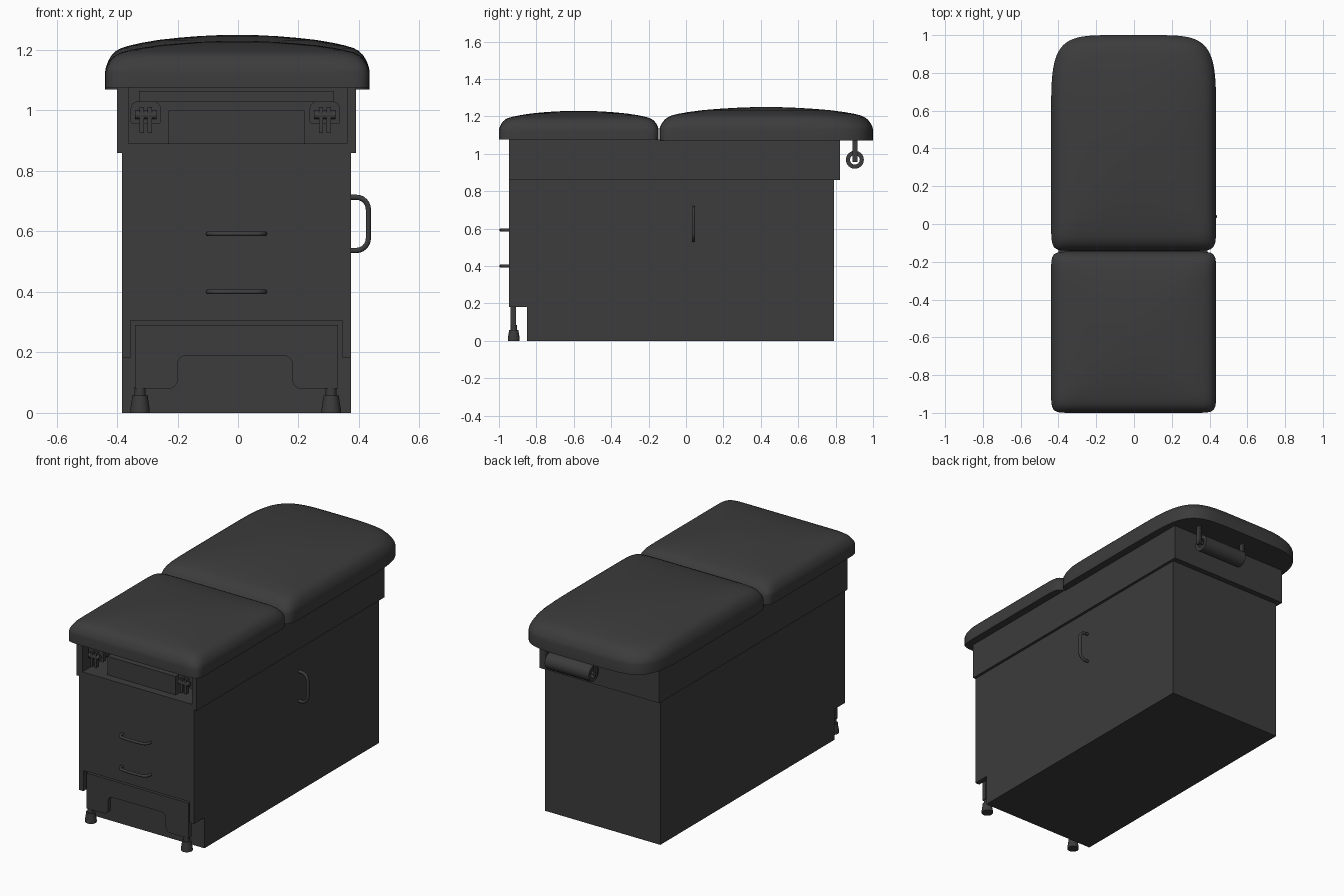
import bpy, bmesh
from math import sin, cos, pi, radians
from mathutils import Vector

if "Cube" in bpy.data.objects:
    bpy.data.objects.remove(bpy.data.objects["Cube"])

CX = -0.005          # body centre line
FRONT = -0.947       # cabinet front plane
dark = bpy.data.materials.new("dark_grey")
dark.diffuse_color = (0.045, 0.045, 0.045, 1)
dark.use_nodes = True
dark.node_tree.nodes["Principled BSDF"].inputs["Base Color"].default_value = dark.diffuse_color


def finish(name, bm, smooth=None):
    bmesh.ops.recalc_face_normals(bm, faces=bm.faces)
    me = bpy.data.meshes.new(name)
    bm.to_mesh(me)
    bm.free()
    ob = bpy.data.objects.new(name, me)
    bpy.context.collection.objects.link(ob)
    me.materials.append(dark)
    if smooth:
        activate(ob)
        bpy.ops.object.shade_smooth_by_angle(angle=radians(smooth))
    return ob


def activate(ob):
    bpy.ops.object.select_all(action='DESELECT')
    ob.select_set(True)
    bpy.context.view_layer.objects.active = ob


def prism(name, pts, axis, a, b, smooth=None):
    """Extrude a 2D outline along x (outline in yz) or y (outline in xz)."""
    bm = bmesh.new()
    place = (lambda p, t: (t, p[0], p[1])) if axis == 'x' else (lambda p, t: (p[0], t, p[1]))
    f = bm.faces.new([bm.verts.new(place(p, a)) for p in pts])
    new = bmesh.ops.extrude_face_region(bm, geom=[f])['geom']
    move = (b - a, 0, 0) if axis == 'x' else (0, b - a, 0)
    bmesh.ops.translate(bm, vec=move, verts=[v for v in new if isinstance(v, bmesh.types.BMVert)])
    return finish(name, bm, smooth)


def box(name, x0, x1, y0, y1, z0, z1):
    return prism(name, [(x0, z0), (x1, z0), (x1, z1), (x0, z1)], 'y', y0, y1)


def cut(ob, cutter):
    cutter.hide_render = True
    m = ob.modifiers.new("cut", 'BOOLEAN')
    m.operation, m.object = 'DIFFERENCE', cutter
    activate(ob)
    bpy.ops.object.modifier_apply(modifier=m.name)
    bpy.data.objects.remove(cutter)


def rounded(pts, steps=6, closed=True):
    """Points are (coords, radius); corners become smooth bends."""
    out, n = [], len(pts)
    for i, (p, r) in enumerate(pts):
        p = Vector(p)
        if r == 0 or (not closed and i in (0, n - 1)):
            out.append(p)
            continue
        a = p + (Vector(pts[i - 1][0]) - p).normalized() * r
        b = p + (Vector(pts[(i + 1) % n][0]) - p).normalized() * r
        w = 0.7071
        for k in range(steps + 1):
            t = k / steps
            c0, c1, c2 = (1 - t) ** 2, 2 * w * t * (1 - t), t * t
            out.append((a * c0 + p * c1 + b * c2) / (c0 + c1 + c2))
    return out


def tube(name, pts, r):
    cu = bpy.data.curves.new(name, 'CURVE')
    cu.dimensions, cu.bevel_depth, cu.bevel_resolution, cu.use_fill_caps = '3D', r, 3, True
    sp = cu.splines.new('POLY')
    sp.points.add(len(pts) - 1)
    for q, p in zip(sp.points, pts):
        q.co = (*p, 1)
    ob = bpy.data.objects.new(name, cu)
    bpy.context.collection.objects.link(ob)
    cu.materials.append(dark)
    activate(ob)
    bpy.ops.object.convert(target='MESH')
    bpy.ops.object.shade_smooth_by_angle(angle=radians(40))


def lathe(name, prof, place, closed=False, seg=24):
    """Spin an (r, h) profile; place maps (u, v, h) to a location."""
    bm = bmesh.new()
    rings = [[bm.verts.new(place(r * cos(2 * pi * i / seg), r * sin(2 * pi * i / seg), h))
              for i in range(seg)] for r, h in prof]
    pairs = list(zip(rings, rings[1:]))
    if closed:
        pairs.append((rings[-1], rings[0]))
    else:
        bm.faces.new(rings[0])
        bm.faces.new(rings[-1])
    for a, b in pairs:
        for i in range(seg):
            j = (i + 1) % seg
            bm.faces.new((a[i], a[j], b[j], b[i]))
    return finish(name, bm, 35)


def cushion(name, y0, y1, z0, height, n_front, n_back, seg=192):
    """Stacked superellipse rings, rounder toward the crown."""
    prof = [(1, 0), (1, .33), (.995, .40), (.985, .475), (.97, .55), (.95, .63), (.92, .70),
            (.88, .755), (.82, .80), (.73, .85), (.6, .905), (.45, .945), (.3, .975), (.15, .993)]
    cy, hy, hx = (y0 + y1) / 2, (y1 - y0) / 2, 0.437
    bm = bmesh.new()
    rings = []
    for s, h in prof:
        ring = []
        for i in range(seg):
            c, d = cos(2 * pi * i / seg), sin(2 * pi * i / seg)
            n = 2 + ((n_back if d > 0 else n_front) - 2) * s ** 4
            r = s * (abs(c) ** n + abs(d) ** n) ** (-1 / n)
            ring.append(bm.verts.new((-0.002 + hx * r * c, cy + hy * r * d, z0 + h * height)))
        rings.append(ring)
    top = bm.verts.new((-0.002, cy, z0 + height))
    bm.faces.new(rings[0])
    for i in range(seg):
        j = (i + 1) % seg
        for a, b in zip(rings, rings[1:]):
            bm.faces.new((a[i], a[j], b[j], b[i]))
        bm.faces.new((rings[-1][i], rings[-1][j], top))
    finish(name, bm, 50)


# Padded top in two sections
cushion("leg_cushion", -1.0, -0.146, 1.075, 0.155, 20, 20)
cushion("back_cushion", -0.142, 1.0, 1.07, 0.18, 20, 5.5)

# Cabinet with toe notch and step niche
cabinet = prism("cabinet", [(FRONT, .182), (-.85, .182), (-.85, 0), (.79, 0), (.79, .865), (FRONT, .865)],
                'x', -.384, .374)
cut(cabinet, box("niche_cutter", -.355, .345, -1.1, -.85, .1, .305))

# Upper frame with open front compartment
frame = box("upper_frame", -.40, .39, FRONT, .823, .86, 1.075)
cut(frame, box("compartment_cutter", -.362, .36, -1.1, -.60, .89, 1.2))
box("compartment_rail", -.328, .318, -.72, -.60, 1.03, 1.065)
box("compartment_drawer", -.23, .22, -.90, -.60, .89, 1.0)

# Pull-out step with arched cutout
step = [((-.34, .08), 0), ((-.20, .08), .028), ((-.20, .19), .03), ((.18, .19), .03),
        ((.18, .08), .028), ((.33, .08), 0), ((.33, .29), 0), ((-.34, .29), 0)]
prism("step_front", rounded(step), 'y', -.937, -.908)
box("step_tread", -.34, .33, -.91, -.85, .262, .29)

# Step feet
for side, x in (("left", -.324), ("right", .308)):
    lathe("step_foot_" + side, [(.032, 0), (.032, .012), (.026, .05), (.026, .058), (.018, .058), (.018, .085)],
          lambda u, v, h, x=x: (x + u, -.921 + v, h))

# Drawer pulls
for name, z in (("upper", .592), ("lower", .40)):
    tube("drawer_pull_" + name,
         rounded([((-.098, FRONT + .01, z), 0), ((-.098, -.985, z), .028),
                  ((CX, -.993, z), .05), ((.088, -.985, z), .028), ((.088, FRONT + .01, z), 0)], closed=False), .008)

# Side door pull
tube("side_pull", rounded([((.365, .04, .537), 0), ((.431, .04, .537), .04),
                           ((.431, .04, .713), .04), ((.365, .04, .713), 0)], closed=False), .009)

# Folded stirrup mounts in the compartment
for side, x in (("left", -.305), ("right", .287)):
    plate = [((x - .05, .955), .01), ((x + .05, .955), .01), ((x + .05, 1.03), .025), ((x - .05, 1.03), .025)]
    prism("stirrup_plate_" + side, rounded(plate), 'y', -.90, -.875, 40)
    box("stirrup_bar_" + side, x - .018, x + .018, -.875, -.60, .955, .99)
    for k, dx in enumerate((-.013, .013)):
        box(f"stirrup_arm_{side}_{k}", x + dx - .007, x + dx + .007, -.925, -.90, .925, 1.012)
    lathe("stirrup_pivot_" + side, [(.014, -.035), (.014, .035)],
          lambda u, v, h, x=x: (x + h, -.912 + u, .985 + v))

# Paper roll and hangers under the head end
RY, RZ = .903, .968
lathe("paper_roll", [(.048, -.025), (.048, .265), (.026, .265), (.026, -.025)],
      lambda u, v, h: (h, RY + u, RZ + v), closed=True)
lathe("roll_rod", [(.009, -.045), (.009, .285)], lambda u, v, h: (h, RY + u, RZ + v))
for side, x in (("left", -.038), ("right", .278)):
    box("roll_hanger_" + side, x - .006, x + .006, RY - .014, RY + .014, RZ - .012, 1.075)
